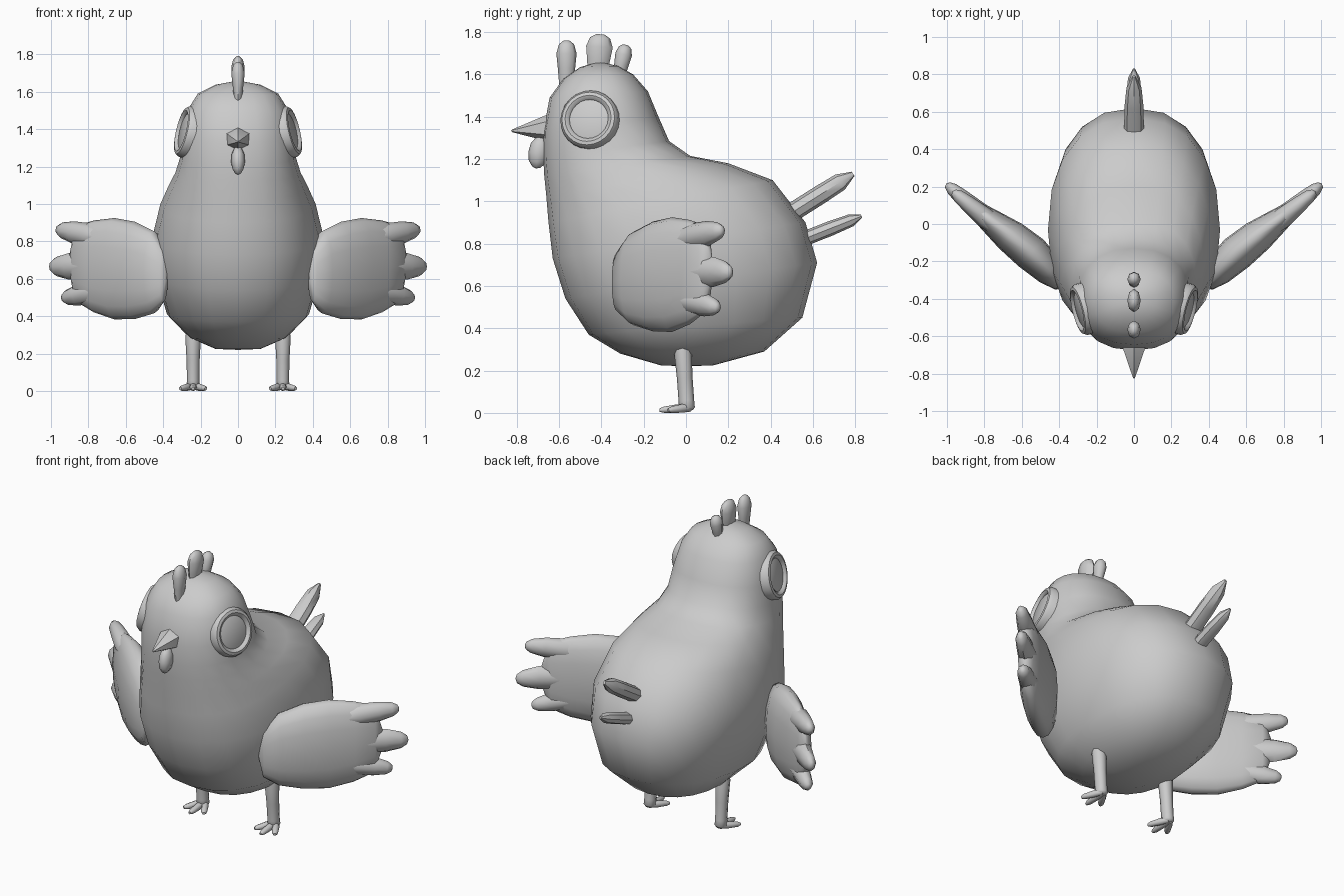
import bpy, bmesh, math
from mathutils import Vector

if "Cube" in bpy.data.objects:
    bpy.data.objects.remove(bpy.data.objects["Cube"])

grey = bpy.data.materials.new("plain_grey")
grey.diffuse_color = (0.6, 0.6, 0.6, 1)
grey.use_nodes = True
grey.node_tree.nodes["Principled BSDF"].inputs["Base Color"].default_value = grey.diffuse_color


def loft(name, rings, angle=60):
    """Skin a list of point rings; a single-point ring closes the end."""
    bm = bmesh.new()
    vs = [[bm.verts.new(p) for p in r] for r in rings]
    for a, b in zip(vs, vs[1:]):
        n = max(len(a), len(b))
        for i in range(n):
            j = (i + 1) % n
            if len(a) == 1:
                bm.faces.new((a[0], b[i], b[j]))
            elif len(b) == 1:
                bm.faces.new((a[i], b[0], a[j]))
            else:
                bm.faces.new((a[i], b[i], b[j], a[j]))
    for end in (vs[0], vs[-1]):
        if len(end) > 2:
            bm.faces.new(end)
    bmesh.ops.recalc_face_normals(bm, faces=bm.faces)
    me = bpy.data.meshes.new(name)
    bm.to_mesh(me)
    bm.free()
    me.materials.append(grey)
    ob = bpy.data.objects.new(name, me)
    bpy.context.collection.objects.link(ob)
    bpy.ops.object.select_all(action='DESELECT')
    ob.select_set(True)
    bpy.context.view_layer.objects.active = ob
    bpy.ops.object.shade_smooth_by_angle(angle=math.radians(angle))
    return ob


def tube(name, start, end, stations, ref=(0, 0, 1), sides=8, sx=1, angle=60):
    """Straight tapered limb. stations: (fraction, half side, half ref)."""
    p, q = Vector(start), Vector(end)
    t = (q - p).normalized()
    side = t.cross(Vector(ref)).normalized()
    up = side.cross(t)
    rings = []
    for f, a, b in stations:
        c = p.lerp(q, f)
        pts = [c] if a == 0 else [
            c + side * a * math.sin(k * math.tau / sides) + up * b * math.cos(k * math.tau / sides)
            for k in range(sides)]
        rings.append([(v.x * sx, v.y, v.z) for v in pts])
    return loft(name, rings, angle)


def blob(a, b):
    """Rounded stations for an egg-like tube."""
    return [(0, 0, 0), (0.08, a * .55, b * .55), (0.28, a * .92, b * .92), (0.55, a, b),
            (0.8, a * .8, b * .8), (0.95, a * .4, b * .4), (1, 0, 0)]


# Body and head: tilted rings given by front point, back point and half width
body = [(-.12, .225, .13, .225, .12), (-.31, .28, .37, .29, .26), (-.46, .37, .55, .45, .38),
        (-.57, .54, .62, .71, .44), (-.63, .73, .565, .9, .46), (-.65, .9, .41, 1.1, .415),
        (-.66, 1.02, .2, 1.18, .37), (-.67, 1.12, .02, 1.215, .335), (-.675, 1.21, -.08, 1.285, .31),
        (-.675, 1.33, -.13, 1.4, .3), (-.645, 1.49, -.18, 1.52, .268), (-.58, 1.58, -.25, 1.6, .215),
        (-.5, 1.635, -.32, 1.64, .12)]


def power(v):
    return math.copysign(abs(v) ** (2 / 2.3), v)


rings = [[(0, .0, .22)]]
for fy, fz, by, bz, w in body:
    rings.append([(w * power(math.sin(a)),
                   (fy + by) / 2 + (by - fy) / 2 * power(math.cos(a)),
                   (fz + bz) / 2 + (bz - fz) / 2 * power(math.cos(a)))
                  for a in (k * math.tau / 20 for k in range(20))])
rings.append([(0, -.41, 1.66)])
loft("body", rings, 80)

# Beak and wattle
tube("beak", (0, -.6, 1.35), (0, -.827, 1.333),
     [(0, .085, .075), (.28, .068, .06), (.97, .007, .007), (1, 0, 0)], sides=6, angle=30)
tube("wattle", (0, -.68, 1.31), (0, -.71, 1.155), blob(.037, .05), ref=(0, -1, 0))

# Comb lobes
for name, p, q, b in (("comb_front", (0, -.565, 1.54), (0, -.565, 1.76), .048),
                      ("comb_middle", (0, -.42, 1.58), (0, -.405, 1.79), .063),
                      ("comb_back", (0, -.32, 1.58), (0, -.285, 1.74), .04)):
    tube(name, p, q, [(0, .02, b * .7), (.4, .028, b * .85), (.72, .036, b),
                      (.92, .026, b * .75), (1, .008, b * .3)], ref=(0, 1, 0))

# Tail feathers
tube("tail_feather_upper", (0, .45, .915), (0, .79, 1.13),
     [(0, .055, .045), (.55, .05, .045), (.82, .04, .042), (1, .008, .012)], angle=40)
tube("tail_feather_lower", (0, .5, .8), (0, .83, .93),
     [(0, .045, .035), (.55, .042, .035), (.85, .032, .03), (1, .006, .008)], angle=40)

wing = [(.398, -.325, .48, .755, .035), (.45, -.25, .415, .855, .082), (.55, -.155, .385, .905, .098),
        (.66, -.065, .383, .925, .09), (.77, .02, .42, .912, .066), (.86, .09, .475, .885, .045)]
feathers = (("top", (.68, -.06, .81), (.97, .175, .865), .066),
            ("middle", (.68, -.06, .67), (1.005, .215, .665), .078),
            ("bottom", (.68, -.06, .55), (.94, .155, .495), .062))

for sx, label in ((1, "left"), (-1, "right")):
    # Wing palm lofted outward and back, with three feather tips
    rings = [[(sx * .38, -.345, .61)]]
    for x, y, lo, hi, th in wing:
        rings.append([(sx * (x + .68 * th * math.sin(a)), y - .73 * th * math.sin(a),
                       (lo + hi) / 2 + (hi - lo) / 2 * power(math.cos(a)))
                      for a in (k * math.tau / 16 for k in range(16))])
    rings.append([(sx * .91, .13, .68)])
    loft("wing_" + label, rings, 80)
    for name, p, q, h in feathers:
        tube(f"wing_feather_{name}_{label}", p, q,
             [(0, .04, h * .6), (.4, .055, h), (.7, .044, h * .9), (.9, .034, h * .65),
              (.98, .018, h * .35), (1, 0, 0)], sx=sx)

    # Eye: raised rim around a flat disc
    c = Vector((.272, -.455, 1.385))
    n = Vector((1, -.25, .24)).normalized()
    tube("eye_" + label, c, c + n,
         [(-.06, .14, .14), (.012, .14, .14), (.03, .128, .128), (.034, .112, .112),
          (.024, .096, .096), (.018, .094, .094), (.02, .09, .09), (.023, 0, 0)],
         sides=24, sx=sx, angle=40)

    # Leg and toes
    tube("leg_" + label, (.24, -.017, .32), (.24, .005, .012),
         [(0, .036, .036), (.1, .042, .042), (.5, .035, .037), (.85, .033, .037),
          (.96, .036, .038), (1, .025, .028)], ref=(0, 1, 0), sx=sx)
    for name, dx, y in (("inner", -.062, -.085), ("middle", 0, -.125), ("outer", .062, -.085)):
        tube(f"toe_{name}_{label}", (.24 + dx * .1, .02, .026), (.24 + dx * 1.1, y, .013),
             [(0, .016, .02), (.4, .02, .02), (.85, .017, .015), (1, .009, .008)], sx=sx)
